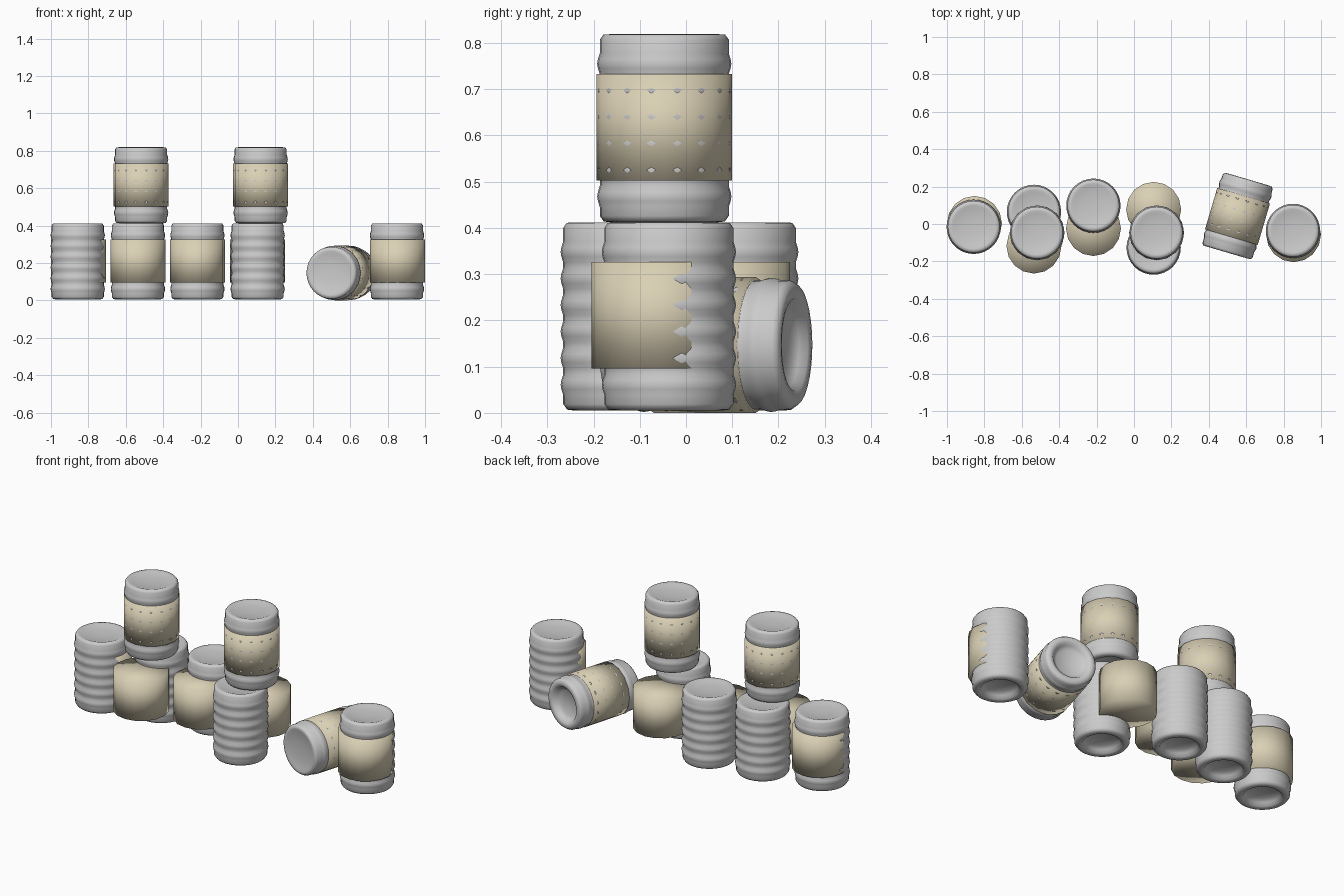
import bpy, bmesh, math
from mathutils import Matrix, Vector

if "Cube" in bpy.data.objects:
    bpy.data.objects.remove(bpy.data.objects["Cube"])

H = 0.407          # can height
R = 0.1395         # can wall radius
LABEL_R, LABEL_LO, LABEL_HI = 0.147, 0.091, 0.321


def lathe(name, profile, sides, spin=0.0):
    """Revolve (radius, z) points around z; radius 0 becomes a pole."""
    bm = bmesh.new()
    rings = []
    for r, z in profile:
        if r == 0:
            rings.append([bm.verts.new((0, 0, z))])
        else:
            rings.append([bm.verts.new((r * math.cos(spin + math.tau * i / sides),
                                        r * math.sin(spin + math.tau * i / sides), z))
                          for i in range(sides)])
    for a, b in zip(rings, rings[1:]):
        for i in range(sides):
            j = (i + 1) % sides
            if len(a) == 1:
                bm.faces.new((a[0], b[j], b[i]))
            elif len(b) == 1:
                bm.faces.new((a[i], a[j], b[0]))
            else:
                bm.faces.new((a[i], a[j], b[j], b[i]))
    bmesh.ops.recalc_face_normals(bm, faces=bm.faces)
    for f in bm.faces:
        f.smooth = True
    me = bpy.data.meshes.new(name)
    bm.to_mesh(me)
    bm.free()
    return me


# Can profile: recessed base, six raised ribs, rolled rim and dished lid
profile = [(0, 0.036), (0.07, 0.034), (0.09, 0.02), (0.10, 0.003), (0.115, 0), (0.131, 0.002), (R, 0.014)]
for k in range(6):
    z = 0.056 + 0.0574 * k
    profile += [(R, z - 0.0225), (0.1435, z - 0.010), (0.1452, z), (0.1435, z + 0.010), (R, z + 0.0225)]
profile += [(R, H - 0.012), (0.132, H - 0.001), (0.118, H), (0.105, H - 0.005), (0.05, H - 0.006), (0, H - 0.012)]
can_mesh = lathe("can", profile, 32)

# Paper sleeve: closed low-sided cylinder
label_mesh = lathe("label", [(0, LABEL_LO), (LABEL_R, LABEL_LO), (LABEL_R, LABEL_HI), (0, LABEL_HI)], 16)
paper = bpy.data.materials.new("cream_paper")
paper.diffuse_color = (0.70, 0.63, 0.46, 1)
paper.use_nodes = True
paper.node_tree.nodes["Principled BSDF"].inputs["Base Color"].default_value = paper.diffuse_color
label_mesh.materials.append(paper)


def place(name, mesh, matrix):
    ob = bpy.data.objects.new(name, mesh)
    bpy.context.collection.objects.link(ob)
    ob.matrix_world = matrix


# Standing cans: can centre, label centre, base height
LOW, HIGH = 0.005, 0.412
standing = [
    ("far_left", (-0.857, -0.015), (-0.853, 0.003), LOW),
    ("left", (-0.535, 0.065), (-0.535, -0.118), LOW),
    ("middle", (-0.217, 0.098), (-0.217, -0.024), LOW),
    ("right", (0.105, -0.126), (0.105, 0.078), LOW),
    ("far_right", (0.85, -0.037), (0.853, -0.057), LOW),
    ("upper_left", (-0.518, -0.047), (-0.518, -0.047), HIGH),
    ("upper_right", (0.121, -0.047), (0.121, -0.047), HIGH),
]
for name, c, l, z in standing:
    place(name + "_can", can_mesh, Matrix.Translation((c[0], c[1], z)))
    place(name + "_label", label_mesh, Matrix.Translation((l[0], l[1], z)))

# Fallen can lying on its side, lid towards the front
fallen = (Matrix.Translation((0.554, 0.043, 0.147))
          @ Matrix.Rotation(math.radians(-16.4), 4, 'Z')
          @ Matrix.Rotation(math.radians(90), 4, 'X')
          @ Matrix.Translation((0, 0, -H / 2)))
place("fallen_can", can_mesh, fallen)
place("fallen_label", label_mesh, fallen)
